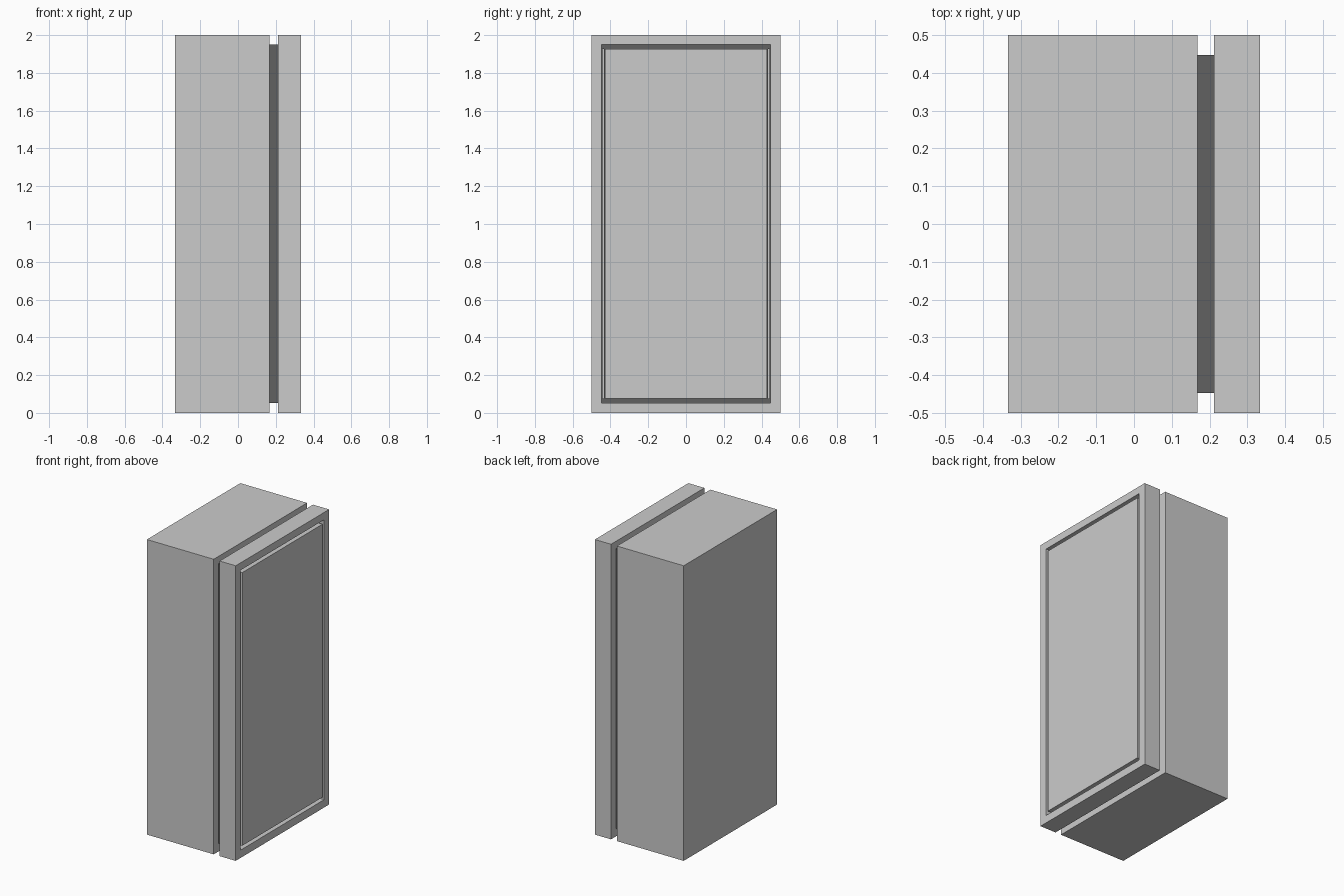
import bpy

if "Cube" in bpy.data.objects:
    bpy.data.objects.remove(bpy.data.objects["Cube"])


def material(name, value):
    m = bpy.data.materials.new(name)
    m.diffuse_color = (value, value, value, 1)
    m.use_nodes = True
    m.node_tree.nodes["Principled BSDF"].inputs["Base Color"].default_value = m.diffuse_color
    return m


light = material("light grey", 0.6)
dark = material("dark rubber", 0.12)


def box(name, x, y, z, mat):
    """Box from (min, max) ranges on each axis."""
    bpy.ops.mesh.primitive_cube_add(
        size=1, location=[(a + b) / 2 for a, b in (x, y, z)])
    o = bpy.context.object
    o.name = name
    o.scale = [b - a for a, b in (x, y, z)]
    bpy.ops.object.transform_apply(location=False, rotation=False, scale=True)
    o.data.materials.append(mat)
    return o


BACK, SEAM, DOOR, FRONT = -0.333, 0.168, 0.212, 0.333
YO, YI = 0.447, 0.430        # gasket channel, outer and inner half width
Z0, Z1, ZT = 0.053, 1.95, 0.023   # channel bottom, top and bar height

# Cabinet body
box("cabinet", (BACK, SEAM), (-0.5, 0.5), (0, 2), light)

# Door frame around the channel, made as one ring
door_x = (DOOR, FRONT)
verts, faces = [], []
for x in door_x:
    for hy, zb, zt in ((0.5, 0, 2), (YO, Z0, Z1)):
        verts += [(x, -hy, zb), (x, hy, zb), (x, hy, zt), (x, -hy, zt)]
for i in range(4):
    j = (i + 1) % 4
    faces += [(8 + i, 8 + j, 12 + j, 12 + i), (j, i, 4 + i, 4 + j),
              (i, j, 8 + j, 8 + i), (4 + j, 4 + i, 12 + i, 12 + j)]
mesh = bpy.data.meshes.new("door_frame")
mesh.from_pydata(verts, [], faces)
mesh.materials.append(light)
bpy.context.collection.objects.link(bpy.data.objects.new("door_frame", mesh))

# Door centre panel
box("door_panel", door_x, (-YI, YI), (Z0 + ZT, Z1 - ZT), light)

# Rubber gasket: solid bars top and bottom, thin double lips on the sides
gap = (SEAM, DOOR)
box("gasket_bottom", gap, (-YO, YO), (Z0, Z0 + ZT), dark)
box("gasket_top", gap, (-YO, YO), (Z1 - ZT, Z1), dark)
for s in (-1, 1):
    for tag, a, b in (("outer", YO - 0.004, YO), ("inner", YI, YI + 0.004)):
        box("gasket_side_" + tag, gap, sorted((s * a, s * b)),
            (Z0 + ZT, Z1 - ZT), dark)
